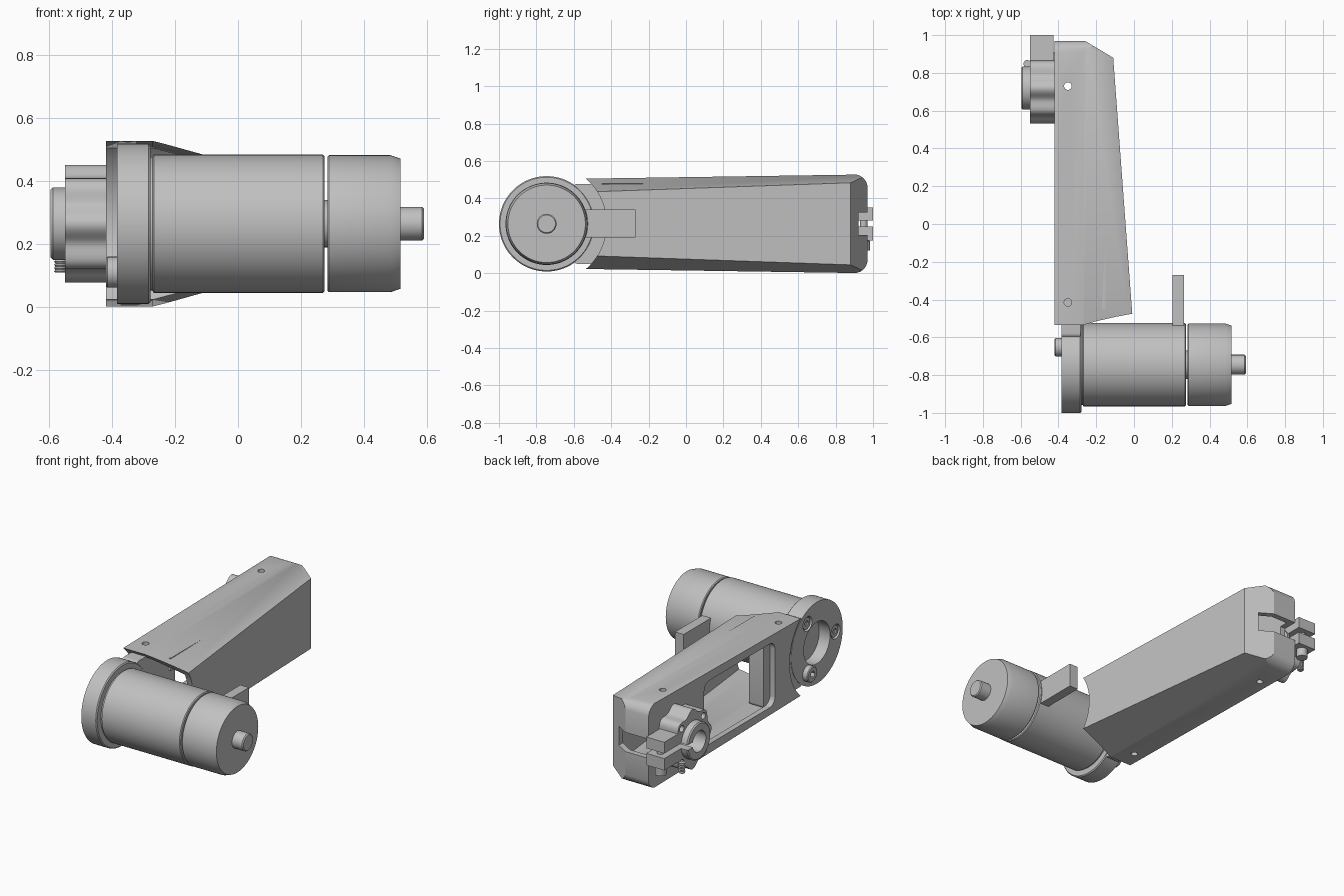
import bpy, bmesh, math
from mathutils import Matrix, Vector

if "Cube" in bpy.data.objects:
    bpy.data.objects.remove(bpy.data.objects["Cube"])

grey = bpy.data.materials.new("plain_grey")
grey.use_nodes = True
COLOUR = (0.53, 0.53, 0.53, 1)
grey.diffuse_color = COLOUR
grey.node_tree.nodes["Principled BSDF"].inputs["Base Color"].default_value = COLOUR

ZC = 0.264            # height of the centre line
MY, CY = -0.745, 0.72  # motor axis and coupling axis
parts = []


def finish(name, bm, matrix=None):
    if matrix:
        bm.transform(matrix)
    bmesh.ops.recalc_face_normals(bm, faces=bm.faces)
    mesh = bpy.data.meshes.new(name)
    bm.to_mesh(mesh)
    bm.free()
    mesh.materials.append(grey)
    ob = bpy.data.objects.new(name, mesh)
    bpy.context.collection.objects.link(ob)
    parts.append(ob)
    return ob


def lathe(name, profile, y=0, z=0, n=64, wave=0, lobes=0):
    """Turn (x, radius) points about the x axis, optionally with a lobed rim."""
    bm = bmesh.new()
    rings = []
    for x, r in profile:
        ring = []
        for i in range(n):
            a = math.tau * i / n
            q = r + wave * math.cos(lobes * a)
            ring.append(bm.verts.new((x, y + q * math.cos(a), z + q * math.sin(a))))
        rings.append(ring)
    for a, b in zip(rings, rings[1:]):
        for i in range(n):
            bm.faces.new((a[i], a[i - 1], b[i - 1], b[i]))
    bm.faces.new(rings[0])
    bm.faces.new(rings[-1])
    return finish(name, bm)


def rod(name, profile, x, y, n=32):
    """Turn (z, radius) points about a vertical axis."""
    ob = lathe(name, profile, n=n)
    ob.data.transform(Matrix.Translation((x, y, 0)) @ Matrix.Rotation(-math.pi / 2, 4, "Y"))
    return ob


def box(name, xs, ys, zs, round_x=0):
    """Box between limits; round_x rounds the edges that run along x."""
    bm = bmesh.new()
    bmesh.ops.create_cube(bm, size=1)
    for v in bm.verts:
        v.co = [lim[0] if c < 0 else lim[1] for c, lim in zip(v.co, (xs, ys, zs))]
    if round_x:
        edges = [e for e in bm.edges if abs(e.verts[0].co.x - e.verts[1].co.x) > 1e-4]
        bmesh.ops.bevel(bm, geom=edges, offset=round_x, segments=6, profile=0.5, affect="EDGES")
    return finish(name, bm)


def cut(ob, *cutters):
    for c in cutters:
        mod = ob.modifiers.new("cut", "BOOLEAN")
        mod.operation, mod.solver, mod.object = "DIFFERENCE", "EXACT", c
        bpy.context.view_layer.objects.active = ob
        bpy.ops.object.modifier_apply(modifier=mod.name)
        parts.remove(c)
        bpy.data.objects.remove(c)


def housing_solid(name, inset, front):
    """Convex tapered body sliced out of a block; inset moves every wall inwards."""
    planes = [((-0.42, 0, 0), (-1, 0, 0)), ((0, 0.97, 0), (0, 1, 0)),
              ((0, front, 0), (0, -1, 0)),
              ((-0.01, -0.465, 0), (1.345, 0.1, 0)),
              ((-0.11, 0.88, 0), (0.09, 0.15, 0))]
    top = 0.263
    for s in (1, -1):
        planes.append(((0, 0.9, ZC + s * top), (0, -0.015, s)))
        planes.append(((-0.27, 0.9, ZC + s * top), (0.27, -0.015, s)))
        # rounded rear corner
        for deg in (18, 36, 54, 72):
            d = Vector((0, math.cos(math.radians(deg)), s * math.sin(math.radians(deg))))
            planes.append((Vector((0, 0.9, ZC + s * (top - 0.07))) + d * 0.07, d))
    bm = bmesh.new()
    bmesh.ops.create_cube(bm, size=4)
    for co, no in planes:
        no = Vector(no).normalized()
        shift = 0 if no.y == -1 else inset
        bmesh.ops.bisect_plane(bm, geom=bm.verts[:] + bm.edges[:] + bm.faces[:], dist=1e-5,
                               plane_co=Vector(co) - no * shift, plane_no=no, clear_outer=True)
        bmesh.ops.holes_fill(bm, edges=[e for e in bm.edges if e.is_boundary], sides=0)
    return finish(name, bm)


# Hollow arm housing, curved open front, side window, rear slot, screw holes
housing = housing_solid("arm_housing", 0, -0.6)
cut(housing,
    housing_solid("cavity", 0.035, -0.8),
    lathe("front_curve", [(-0.6, 0.32), (0.3, 0.32)], MY, ZC, 96),
    box("side_window", (-0.5, -0.37), (-0.28, 0.42), (0.065, 0.463), 0.05),
    box("rear_slot", (-0.5, -0.18), (0.88, 1.1), (0.205, 0.325)))
for hy in (0.73, -0.415):
    cut(housing, rod("screw_hole", [(-0.1, 0.02), (0.7, 0.02)], -0.35, hy))

# Thin ribs just breaking the sloping surfaces
box("upper_rib", (-0.17, -0.152), (-0.45, -0.1), (0.4, 0.48))

# Motor with rear cap and shaft
lathe("motor_body", [(-0.29, 0.212), (-0.272, 0.212), (-0.268, 0.22), (0.27, 0.22),
                     (0.275, 0.215)], MY, ZC, 96)
lathe("motor_neck", [(0.26, 0.075), (0.3, 0.075)], MY, ZC)
lathe("motor_end_cap", [(0.284, 0.213), (0.289, 0.218), (0.485, 0.218), (0.517, 0.207)], MY, ZC, 96)
lathe("motor_shaft", [(0.5, 0.053), (0.586, 0.053), (0.592, 0.047)], MY, ZC, 40)
box("motor_tab", (0.205, 0.265), (-0.57, -0.27), (0.19, 0.34))

# Mounting flange with bore and screw pockets
flange = lathe("mounting_flange", [(-0.385, 0.255), (-0.285, 0.255), (-0.279, 0.249)], MY, ZC, 96)
cut(flange, lathe("bore", [(-0.5, 0.13), (-0.31, 0.13)], MY, ZC))
for deg in (60, 180, 300):
    a = math.radians(deg)
    py, pz = MY + 0.185 * math.cos(a), ZC + 0.178 * math.sin(a)
    if deg == 300:
        head = lathe("flange_screw_head", [(-0.42, 0.044), (-0.415, 0.049), (-0.38, 0.049)], py, pz, 32)
        cut(head, lathe("socket", [(-0.5, 0.022), (-0.395, 0.022)], py, pz, 6))
    else:
        cut(flange, lathe("pocket", [(-0.5, 0.045), (-0.365, 0.045)], py, pz, 32))
        head = lathe("recessed_screw", [(-0.378, 0.036), (-0.36, 0.036)], py, pz, 32)
        cut(head, lathe("socket", [(-0.5, 0.018), (-0.37, 0.018)], py, pz, 6))
box("flange_arm", (-0.383, -0.282), (-0.6, -0.22), (0.05, 0.478), 0.02)

# Lobed clamp coupling with bore, slit, bolt holes and clamp ears
coupling = lathe("clamp_coupling", [(-0.55, 0.174), (-0.415, 0.174)], CY, ZC, 128, 0.013, 8)
hub = lathe("coupling_hub", [(-0.596, 0.108), (-0.589, 0.115), (-0.54, 0.115)], CY, ZC)
ears = [box("upper_clamp_ear", (-0.55, -0.425), (0.84, 1.0), (0.282, 0.352)),
        box("lower_clamp_ear", (-0.55, -0.425), (0.84, 1.0), (0.176, 0.25))]
for ob in (coupling, hub):
    cut(ob, lathe("bore", [(-0.7, 0.065), (-0.43, 0.065)], CY, ZC),
        box("slit", (-0.7, -0.43), (CY, 1.1), (0.25, 0.282)))
for deg in (45, 135, 225, 315):
    a = math.radians(deg)
    cut(coupling, lathe("bolt_hole", [(-0.7, 0.02), (-0.45, 0.02)],
                        CY + 0.15 * math.cos(a), ZC + 0.15 * math.sin(a), 24))
rod("clamp_screw", [(0.12, 0.033), (0.172, 0.033), (0.178, 0.02), (0.34, 0.02)], -0.49, 0.95)

# Small threaded set screw beside the hub
thread = [(0.108 + 0.005 * i, 0.02 if i % 2 else 0.016) for i in range(14)]
rod("set_screw", thread, -0.565, 0.848, 20)

# Smooth the round parts, keep hard edges
bpy.ops.object.select_all(action="DESELECT")
for ob in parts:
    ob.select_set(True)
bpy.context.view_layer.objects.active = parts[0]
bpy.ops.object.shade_smooth_by_angle(angle=math.radians(30))
